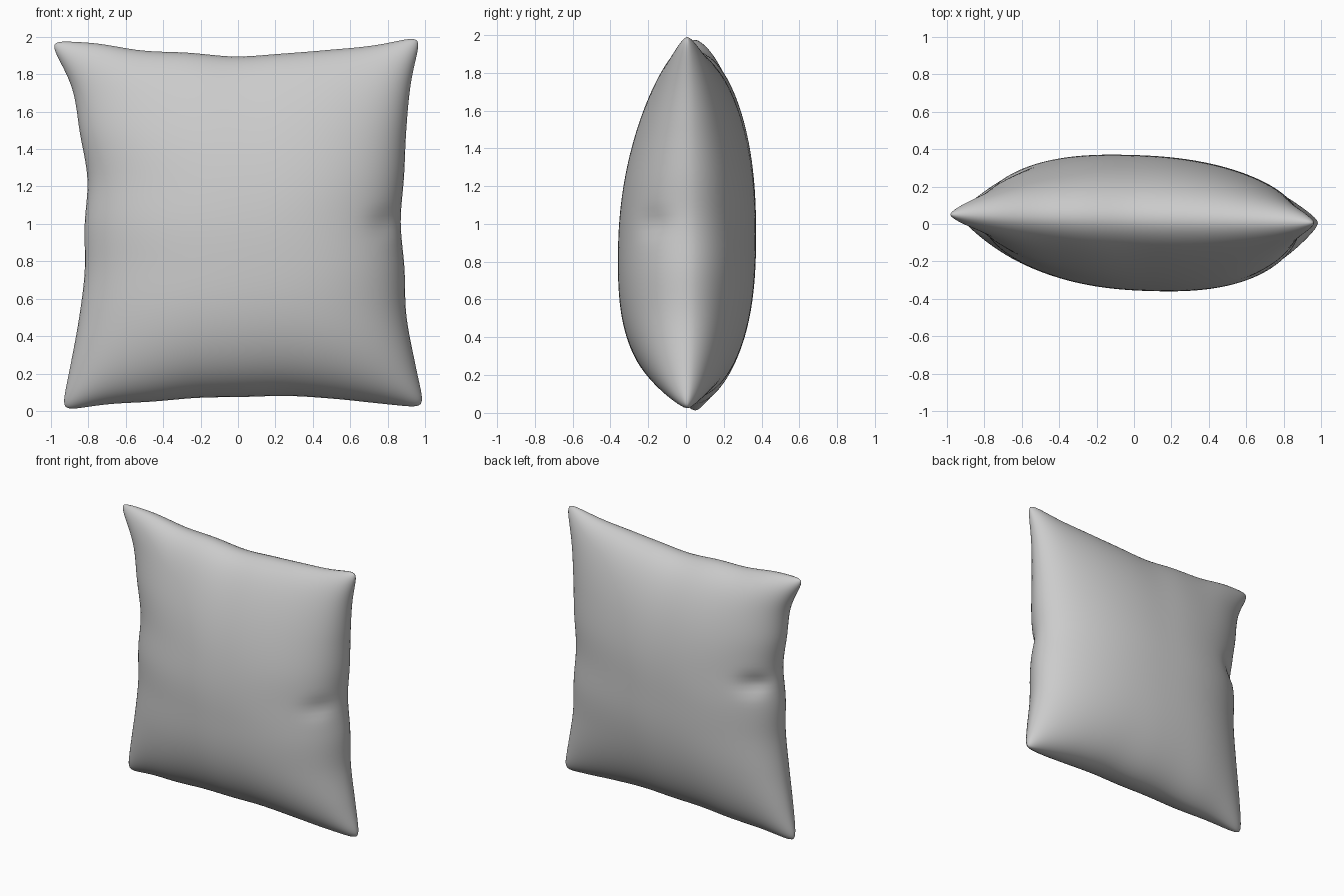
import bpy, bmesh, math

cube = bpy.data.objects.get("Cube")
if cube:
    bpy.data.objects.remove(cube, do_unlink=True)

N = 72  # grid cells per side

# Seam outline: evenly spaced samples along each edge
LEFT = [-.945, -.895, -.85, -.82, -.82, -.805, -.845, -.89, -1.01]
RIGHT = [1.0, .945, .90, .89, .87, .888, .90, .925, .98]
TOP = [1.98, 1.965, 1.927, 1.915, 1.895, 1.91, 1.93, 1.955, 2.005]
BOTTOM = [0, .035, .05, .07, .075, .08, .065, .04, .015]


def spline(pts, t):
    """Smooth curve through evenly spaced samples, t from 0 to 1."""
    f = min(max(t, 0), 1) * (len(pts) - 1)
    i = min(int(f), len(pts) - 2)
    f -= i
    a, b = pts[i], pts[i + 1]
    p = pts[i - 1] if i else 2 * a - b
    n = pts[i + 2] if i + 2 < len(pts) else 2 * b - a
    return a + f / 2 * (b - p + f * (2 * p - 5 * a + 4 * b - n + f * (3 * (a - b) + n - p)))


def lerp(a, b, t):
    return a + (b - a) * t


def bulge(u, shift):
    """Cushion profile across the cover, its peak moved by shift."""
    u += shift * (1 - u * u)
    return max(0, 1 - abs(u) ** 2.4) ** 0.6


def rim(u):
    return max(0, 1 - abs(u) ** 16) ** 0.5


def dent(u, v, side, height, size):
    """Soft pinch beside a seam."""
    return size * math.exp(-((u - side) / .12) ** 2 - ((v - height) / .07) ** 2)


def point(u, v, back):
    # round the corners of the outline
    s = (1 + u * (1 - .02 * abs(v) ** 40)) / 2
    t = (1 + v * (1 - .02 * abs(u) ** 40)) / 2
    x = lerp(spline(LEFT, t), spline(RIGHT, t), s)
    z = lerp(spline(BOTTOM, s), spline(TOP, s), t)
    roll = .035 * rim(u) * rim(v)
    if back:
        depth = .305 * bulge(u, .06) * bulge(v, .05) + roll
        depth *= 1 - dent(u, v, -.92, .18, .25)
    else:
        depth = -.35 * bulge(u, -.08) * bulge(v, .22) - roll
        depth *= 1 - dent(u, v, .95, 0, .15)
    return x, .028 - .022 * u + depth, z


def spacing(i):
    """Grid position from -1 to 1, denser towards the seam."""
    t = 2 * i / N - 1
    return .15 * t + .85 * math.sin(t * math.pi / 2)


# Two covers sharing the seam
bm = bmesh.new()
for back in (False, True):
    grid = [[bm.verts.new(point(spacing(i), spacing(j), back))
             for j in range(N + 1)] for i in range(N + 1)]
    for i in range(N):
        for j in range(N):
            quad = [grid[i][j], grid[i + 1][j], grid[i + 1][j + 1], grid[i][j + 1]]
            bm.faces.new(quad[::-1] if back else quad)
bmesh.ops.remove_doubles(bm, verts=bm.verts, dist=1e-5)
for face in bm.faces:
    face.smooth = True
mesh = bpy.data.meshes.new("cushion")
bm.to_mesh(mesh)
bm.free()
cushion = bpy.data.objects.new("cushion", mesh)
bpy.context.collection.objects.link(cushion)

# Plain fabric
fabric = bpy.data.materials.new("grey fabric")
fabric.use_nodes = True
color = (.6, .6, .6, 1)
fabric.diffuse_color = color
fabric.node_tree.nodes["Principled BSDF"].inputs["Base Color"].default_value = color
mesh.materials.append(fabric)
